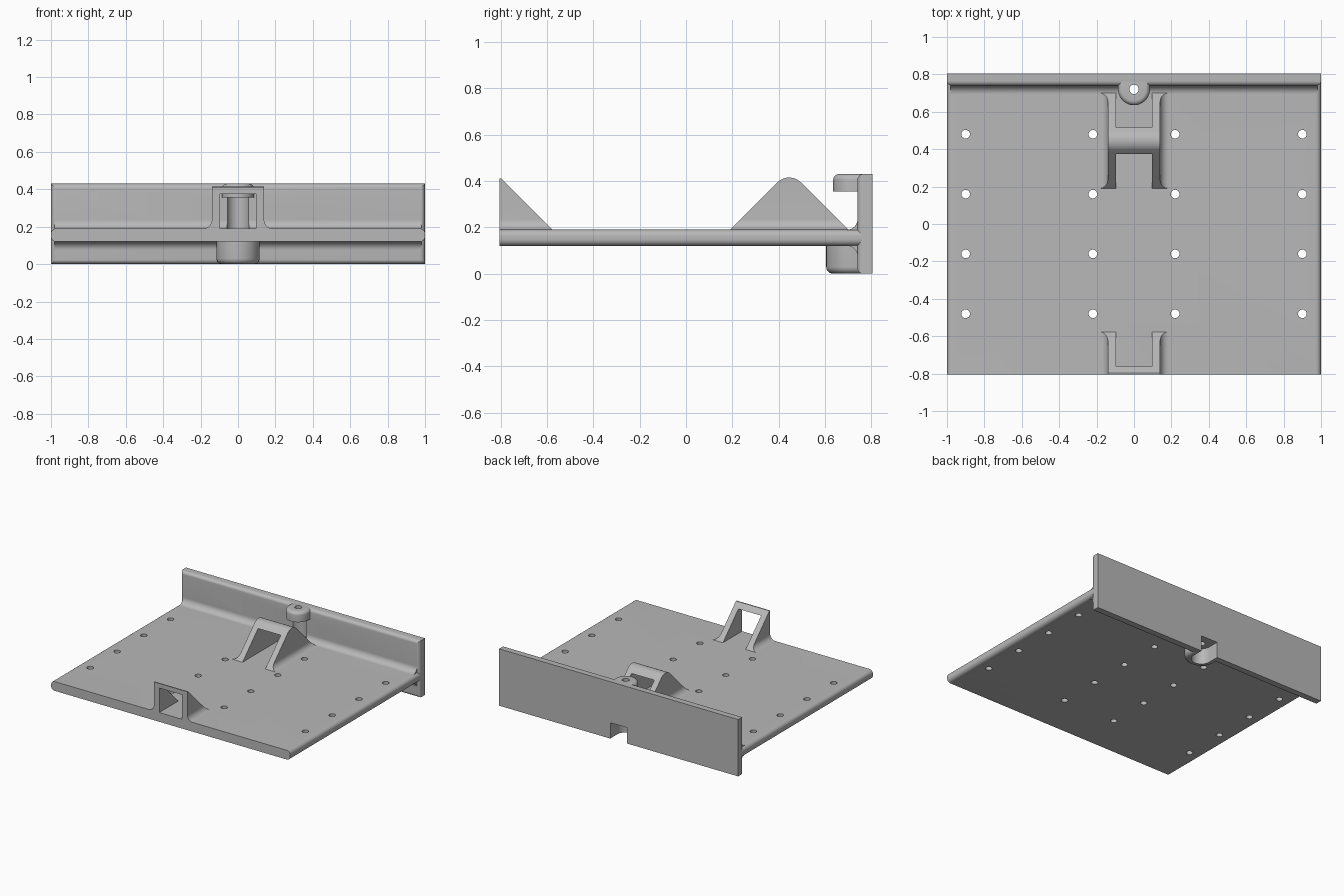
import bpy, bmesh
from math import sin, cos, pi, radians

cube = bpy.data.objects.get("Cube")
if cube:
    bpy.data.objects.remove(cube)

grey = bpy.data.materials.new("plain grey")
grey.use_nodes = True
grey.diffuse_color = (0.48, 0.48, 0.48, 1)
grey.node_tree.nodes["Principled BSDF"].inputs["Base Color"].default_value = grey.diffuse_color

LOW, TOP, HIGH, EDGE = 0.12, 0.19, 0.43, 0.805   # plate faces, wall top, half depth
FACE, PIN = 0.74, 0.72                           # wall front, pin axis


def arc(cx, cy, r, start, end, n=12):
    angles = [radians(start + (end - start) * i / n) for i in range(n + 1)]
    return [(cx + r * cos(a), cy + r * sin(a)) for a in angles]


def prism(name, points, axis, a, b, bevel=0, pick=None):
    """Extrude a 2D outline along an axis and round the picked edges."""
    place = {"x": lambda p, t: (t, p[0], p[1]),
             "y": lambda p, t: (p[0], t, p[1]),
             "z": lambda p, t: (p[0], p[1], t)}[axis]
    bm = bmesh.new()
    ends = [[bm.verts.new(place(p, t)) for p in points] for t in (a, b)]
    for ring in ends:
        bm.faces.new(ring)
    for i in range(len(points)):
        j = (i + 1) % len(points)
        bm.faces.new((ends[0][i], ends[0][j], ends[1][j], ends[1][i]))
    bmesh.ops.recalc_face_normals(bm, faces=bm.faces)
    if pick:
        edges = [e for e in bm.edges if pick(e.verts[0].co, e.verts[1].co)]
        bmesh.ops.bevel(bm, geom=edges, offset=bevel, segments=6,
                        profile=0.5, affect="EDGES")
    mesh = bpy.data.meshes.new(name)
    bm.to_mesh(mesh)
    bm.free()
    mesh.materials.append(grey)
    obj = bpy.data.objects.new(name, mesh)
    bpy.context.collection.objects.link(obj)
    return obj


def rect(x0, x1, y0, y1):
    return [(x0, y0), (x1, y0), (x1, y1), (x0, y1)]


def activate(obj):
    bpy.ops.object.select_all(action="DESELECT")
    obj.select_set(True)
    bpy.context.view_layer.objects.active = obj


def combine(obj, operation, *others):
    activate(obj)
    for other in others:
        mod = obj.modifiers.new("cut", "BOOLEAN")
        mod.operation, mod.solver, mod.object = operation, "EXACT", other
        bpy.ops.object.modifier_apply(modifier=mod.name)


def same(axis, value):
    return lambda a, b: abs(a[axis] - value) < 1e-4 and abs(b[axis] - value) < 1e-4


def u_shape(r, back):
    return arc(0, PIN, r, 180, 360, 32) + [(r, back), (-r, back)]


# Cutters: pin hole, bearing recess, rear notch
pin_hole = prism("pin_hole_cutter", arc(0, PIN, 0.025, 0, 345, 23), "z", -0.1, 0.6)
recess = prism("recess_cutter", arc(0, PIN, 0.06, 0, 350, 35), "z", TOP, 0.355)
notch = prism("notch_cutter", u_shape(0.07, 0.95), "z", -0.1, LOW)
cutters = [pin_hole, recess, notch]

# Base plate with rounded side edges and a grid of mounting holes
plate = prism("base_plate", rect(-1, 1, LOW, TOP), "y", -EDGE, 0.76, 0.028,
              lambda a, b: abs(a.y - b.y) > 1)
holes = []
for x in (-0.9, -0.22, 0.22, 0.9):
    for y in (-0.48, -0.16, 0.16, 0.48):
        holes.append(prism("mount_hole_cutter", arc(x, y, 0.023, 0, 345, 23), "z", 0, 0.3))
combine(plate, "DIFFERENCE", pin_hole, *holes)
cutters += holes

# Rear wall with rounded front edges
wall = prism("rear_wall", rect(-1, 1, 0, HIGH), "y", FACE, EDGE, 0.025, same(1, FACE))
combine(wall, "DIFFERENCE", recess, notch, pin_hole)

# Fillets where the plate meets the wall
R = 0.045
upper_fillet = prism("upper_fillet", arc(FACE - R, TOP + R, R, 270, 360)
                     + [(FACE + 0.01, TOP + R), (FACE + 0.01, TOP - 0.01), (FACE - R, TOP - 0.01)],
                     "x", -0.98, 0.98)
combine(upper_fillet, "DIFFERENCE", recess, pin_hole)
lower_fillet = prism("lower_fillet", arc(FACE - R, LOW - R, R, 90, 0)
                     + [(FACE + 0.01, LOW - R), (FACE + 0.01, LOW + 0.01), (FACE - R, LOW + 0.01)],
                     "x", -0.98, 0.98)
combine(lower_fillet, "DIFFERENCE", notch, pin_hole)

# Pin bosses above and below the plate
upper_boss = prism("upper_boss", u_shape(0.085, 0.785), "z", 0.355, HIGH, 0.025, same(2, HIGH))
combine(upper_boss, "DIFFERENCE", pin_hole)
lower_boss = prism("lower_boss", u_shape(0.115, 0.785), "z", 0, LOW + 0.02, 0.03, same(2, 0))
combine(lower_boss, "DIFFERENCE", notch, pin_hole)

# Brackets: side outline crossed with a flared front section, then hollowed
SUNK, F = 0.16, 0.045
right_side = [(0.14, 0.6)] + arc(0.14 + F, TOP + F, F, 180, 270) + [(0.14 + F, SUNK)]
section = right_side + [(-x, z) for x, z in reversed(right_side)]


def bracket(name, outline, y0, y1):
    obj = prism(name, outline, "x", -0.25, 0.25)
    flare = prism("flare_cutter", section, "y", y0 - 0.1, y1 + 0.1)
    window = prism("window_cutter", rect(-0.095, 0.095, 0.1, 0.375), "y", y0 - 0.1, y1 + 0.1)
    combine(obj, "INTERSECT", flare)
    combine(obj, "DIFFERENCE", window)
    cutters.extend((flare, window))
    return obj


front_bracket = bracket("front_bracket",
                        [(-EDGE, SUNK), (-EDGE, 0.41), (-0.797, 0.41), (-0.577, TOP), (-0.577, SUNK)],
                        -EDGE, -0.577)
rear_bracket = bracket("rear_bracket",
                       [(0.19, SUNK), (0.19, TOP)] + arc(0.445, 0.343, 0.072, 135, 45)
                       + [(0.70, TOP), (0.70, SUNK)], 0.19, 0.70)

for cutter in cutters:
    bpy.data.objects.remove(cutter)

for part in (plate, wall, upper_fillet, lower_fillet, upper_boss, lower_boss,
             front_bracket, rear_bracket):
    activate(part)
    bpy.ops.object.shade_smooth_by_angle(angle=radians(30))
